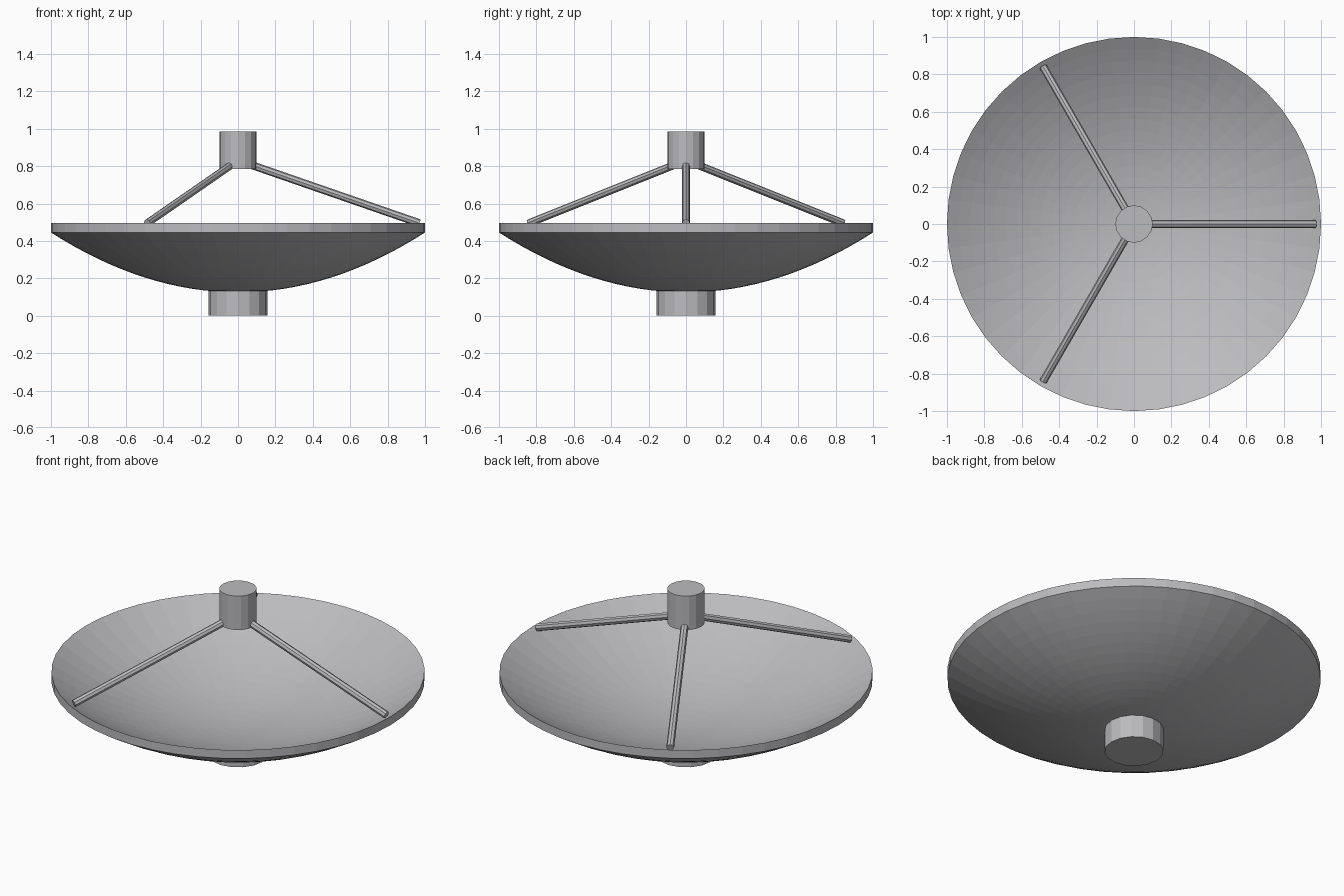
import bpy, bmesh, math
from mathutils import Vector

cube = bpy.data.objects.get("Cube")
if cube:
    bpy.data.objects.remove(cube, do_unlink=True)

COLOR = (0.5, 0.5, 0.52, 1)
grey = bpy.data.materials.new("light grey metal")
grey.use_nodes = True
grey.diffuse_color = COLOR
grey.node_tree.nodes["Principled BSDF"].inputs["Base Color"].default_value = COLOR


def finish(name, bm):
    bmesh.ops.recalc_face_normals(bm, faces=bm.faces)
    mesh = bpy.data.meshes.new(name)
    bm.to_mesh(mesh)
    bm.free()
    mesh.materials.append(grey)
    obj = bpy.data.objects.new(name, mesh)
    bpy.context.collection.objects.link(obj)
    return obj


def rod(name, start, end, radius, sides):
    start, end = Vector(start), Vector(end)
    axis = end - start
    bm = bmesh.new()
    bmesh.ops.create_cone(bm, cap_ends=True, segments=sides, radius1=radius,
                          radius2=radius, depth=axis.length)
    obj = finish(name, bm)
    obj.location = (start + end) / 2
    obj.rotation_euler = axis.to_track_quat('Z', 'Y').to_euler()
    return obj


# Parabolic dish: spun profile, underside out to the rim and back inside
RINGS, SEGMENTS = 16, 48
BASE, DEPTH, THICK = 0.125, 0.32, 0.05
radii = [i / RINGS for i in range(RINGS + 1)]
under = [(r, BASE + DEPTH * r * r) for r in radii]
profile = under + [(r, z + THICK) for r, z in reversed(under)]
bm = bmesh.new()
verts = [bm.verts.new((r, 0, z)) for r, z in profile]
edges = [bm.edges.new(pair) for pair in zip(verts, verts[1:])]
bmesh.ops.spin(bm, geom=verts + edges, cent=(0, 0, 0), axis=(0, 0, 1),
               angle=math.tau, steps=SEGMENTS)
bmesh.ops.remove_doubles(bm, verts=bm.verts, dist=0.0005)
finish("dish", bm)

# Mounting hub below and receiver above
rod("mounting_hub", (0, 0, 0), (0, 0, 0.15), 0.158, 16)
rod("receiver", (0, 0, 0.785), (0, 0, 0.985), 0.1, 16)

# Three struts from the rim to the receiver
for i in range(3):
    a = math.tau * i / 3
    c, s = math.cos(a), math.sin(a)
    rod(f"strut_{i + 1}", (0.97 * c, 0.97 * s, 0.495),
        (0.06 * c, 0.06 * s, 0.81), 0.021, 8)
